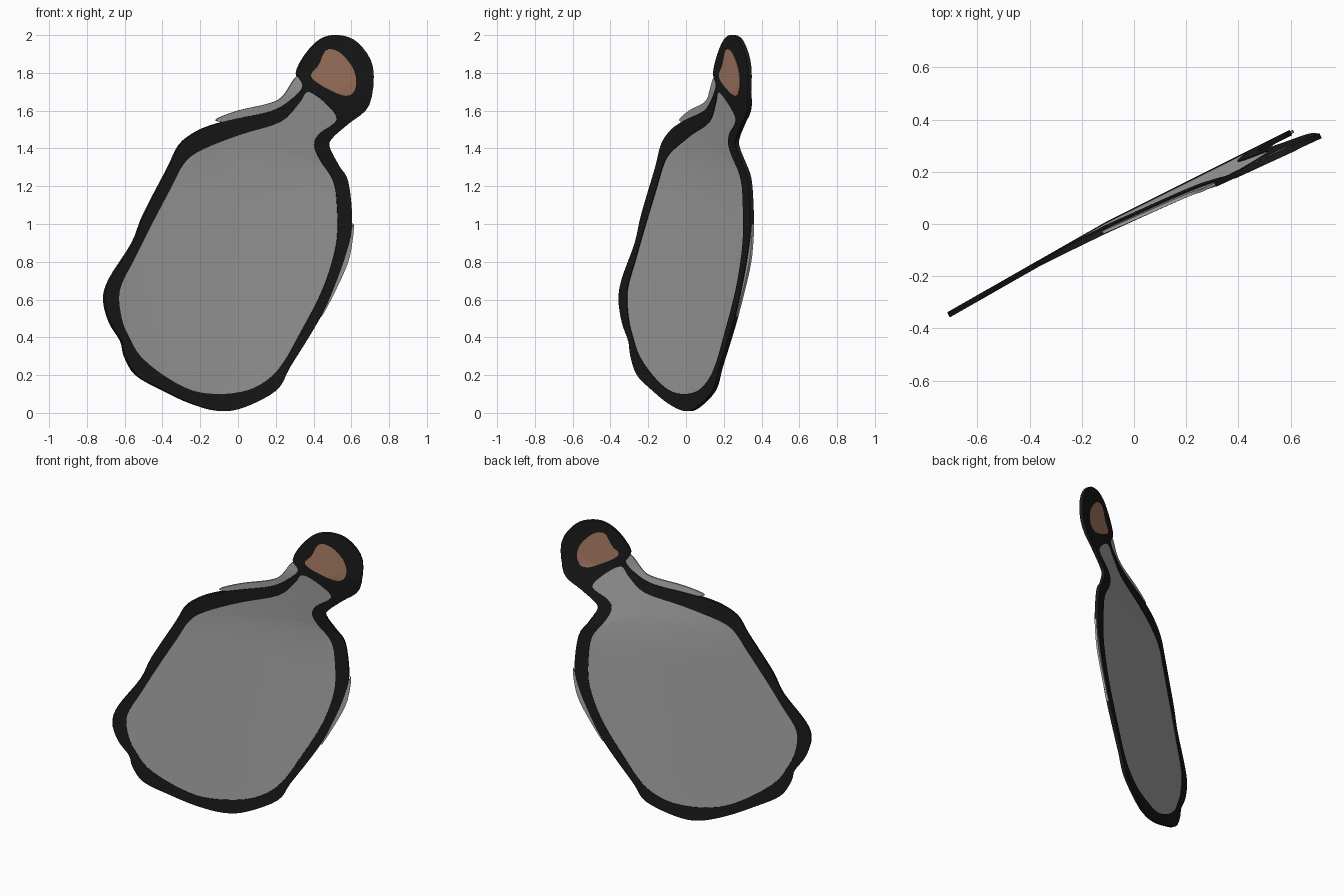
import bpy
import bmesh
from mathutils import Vector

cube = bpy.data.objects.get("Cube")
if cube:
    bpy.data.objects.remove(cube, do_unlink=True)


def material(name, color):
    mat = bpy.data.materials.new(name)
    mat.use_nodes = True
    mat.diffuse_color = (*color, 1)
    mat.node_tree.nodes["Principled BSDF"].inputs["Base Color"].default_value = (*color, 1)
    return mat


def smooth_loop(points, steps=4):
    """Closed Catmull-Rom curve through the outline points (x, z)."""
    pts = [Vector(p) for p in points]
    count = len(pts)
    result = []
    for i in range(count):
        a, b, c, d = (pts[(i + k) % count] for k in (-1, 0, 1, 2))
        for s in range(steps):
            t = s / steps
            result.append(0.5 * (2 * b + (c - a) * t + (2 * a - 5 * b + 4 * c - d) * t * t
                                 + (3 * b - a - 3 * c + d) * t ** 3))
    return result


def sheet_depth(x, z):
    """Depth of the slanted sheet, with the head bent slightly forward."""
    body = 0.05 + (0.5 if x > -0.1 else 0.57) * (x + 0.1) - 0.05
    head = 0.01 + 0.46 * x
    blend = min(max((z - 1.3) / 0.4, 0), 1)
    return body * (1 - blend) + head * blend


def plate(name, loops, thickness, mat):
    """Fill outlines (later loops are holes), bend onto the sheet and thicken."""
    bm = bmesh.new()
    edges = []
    for loop in loops:
        verts = [bm.verts.new((p.x, 0, p.y)) for p in map(Vector, smooth_loop(loop))]
        edges += [bm.edges.new((v, verts[i - 1])) for i, v in enumerate(verts)]
    bmesh.ops.triangle_fill(bm, edges=edges, use_beauty=True, normal=(0, -1, 0))

    # Cross cuts let the flat fill follow the bend
    cuts = [((-0.1, 0, 0), (1, 0, 0))]
    cuts += [((0, 0, 1.3 + k * 0.1), (0, 0, 1)) for k in range(5)]
    for co, normal in cuts:
        bmesh.ops.bisect_plane(bm, geom=bm.verts[:] + bm.edges[:] + bm.faces[:],
                               plane_co=co, plane_no=normal)
    across = Vector((0.45, -0.89, 0)) * thickness
    for v in bm.verts:
        v.co.y = sheet_depth(v.co.x, v.co.z)
        v.co -= across / 2
    grown = bmesh.ops.extrude_face_region(bm, geom=bm.faces[:], use_keep_orig=True)
    bmesh.ops.translate(bm, vec=across,
                        verts=[g for g in grown["geom"] if isinstance(g, bmesh.types.BMVert)])
    bmesh.ops.recalc_face_normals(bm, faces=bm.faces[:])

    mesh = bpy.data.meshes.new(name)
    bm.to_mesh(mesh)
    bm.free()
    mesh.materials.append(mat)
    obj = bpy.data.objects.new(name, mesh)
    bpy.context.collection.objects.link(obj)
    bpy.ops.object.select_all(action="DESELECT")
    obj.select_set(True)
    bpy.context.view_layer.objects.active = obj
    bpy.ops.object.shade_smooth_by_angle()
    return obj


black = material("black rim", (0.011, 0.011, 0.011))
grey = material("grey sheet", (0.4, 0.4, 0.4))
tan = material("tan patch", (0.42, 0.21, 0.135))

# Outer silhouette of the rim and head, anticlockwise from the bottom
rim_outline = [
    (-.1, .01), (.03, .03), (.2, .12), (.27, .24), (.37, .4), (.45, .54),
    (.51, .68), (.57, .85), (.6, 1), (.58, 1.22), (.53, 1.31), (.48, 1.41),
    (.5, 1.46), (.58, 1.53), (.69, 1.63), (.71, 1.83), (.63, 1.96), (.53, 2),
    (.44, 1.98), (.36, 1.9), (.31, 1.8), (.34, 1.73), (.28, 1.66), (.18, 1.6),
    (0, 1.56), (-.12, 1.53), (-.22, 1.49), (-.31, 1.42), (-.37, 1.3),
    (-.5, 1.05), (-.56, .9), (-.68, .71), (-.71, .6), (-.68, .48), (-.62, .38),
    (-.6, .3), (-.54, .2), (-.4, .12), (-.25, .05)]

# Inner edge of the rim around the body and neck
panel_outline = [
    (-.1, .1), (.05, .12), (.16, .18), (.24, .27), (.33, .43), (.42, .6),
    (.48, .75), (.52, .92), (.52, 1.1), (.5, 1.23), (.43, 1.34), (.4, 1.42),
    (.43, 1.48), (.52, 1.55), (.47, 1.63), (.37, 1.7), (.32, 1.64), (.22, 1.54),
    (0, 1.47), (-.2, 1.39), (-.29, 1.32), (-.36, 1.19), (-.46, 1), (-.55, .82),
    (-.63, .65), (-.62, .5), (-.58, .4), (-.52, .3), (-.4, .2), (-.25, .12)]

# Coloured spot in the middle of the head
spot_outline = [
    (.38, 1.79), (.42, 1.84), (.46, 1.92), (.53, 1.91), (.6, 1.83), (.62, 1.75),
    (.6, 1.69), (.55, 1.68), (.48, 1.71), (.41, 1.75)]

# Thin grey margins that show outside the rim
neck_margin = [
    (.31, 1.78), (.24, 1.68), (.17, 1.64), (0, 1.6), (-.12, 1.55), (0, 1.54),
    (.18, 1.58), (.28, 1.64), (.35, 1.73)]
side_margin = [
    (.61, 1), (.59, .83), (.53, .68), (.44, .51), (.5, .68), (.56, .85)]

plate("black_rim", [rim_outline, panel_outline], 0.022, black)
plate("body_panel", [panel_outline], 0.014, grey)
plate("head_patch", [spot_outline], 0.026, tan)
plate("neck_margin", [neck_margin], 0.012, grey)
plate("side_margin", [side_margin], 0.012, grey)
